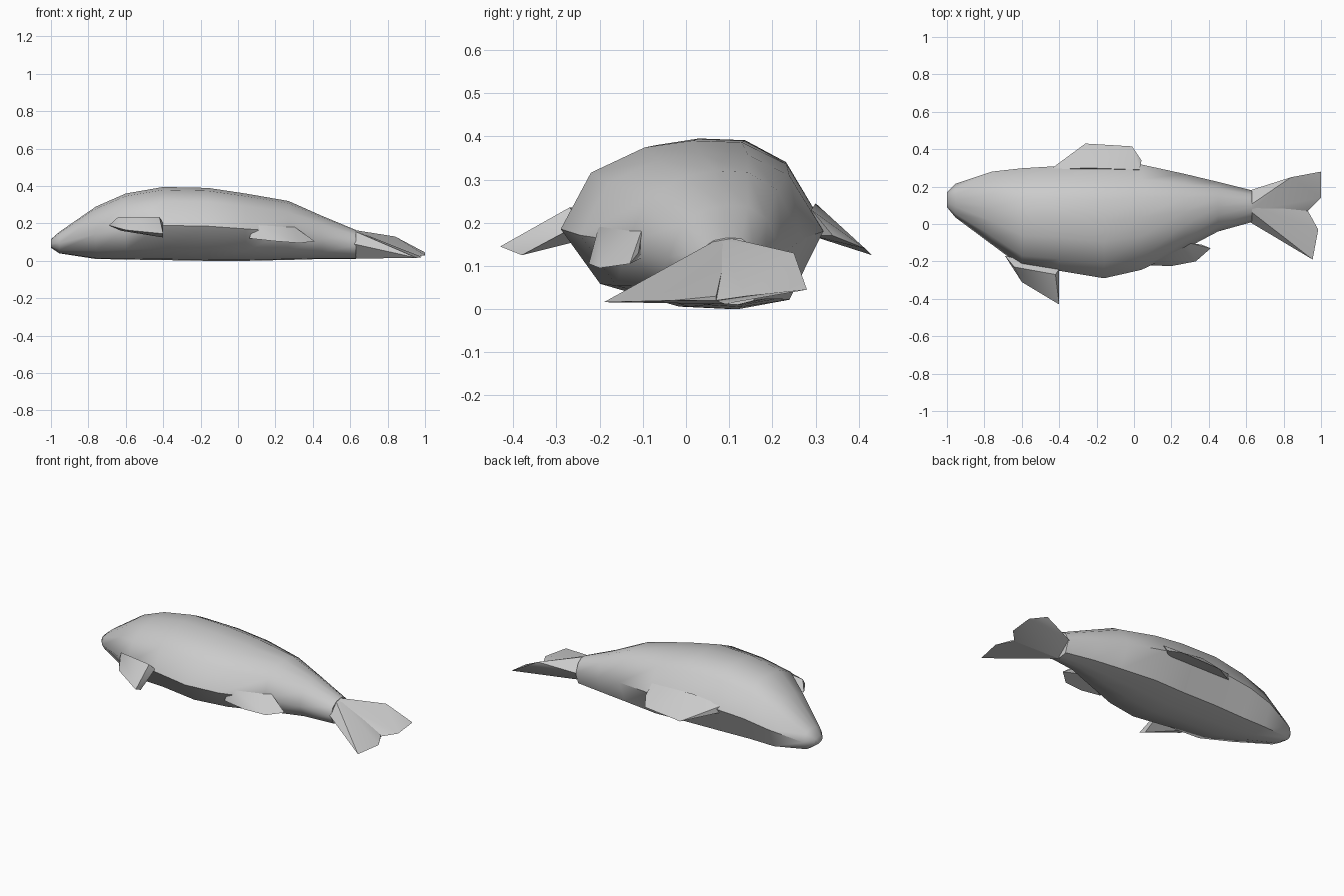
import bpy, bmesh

if "Cube" in bpy.data.objects:
    bpy.data.objects.remove(bpy.data.objects["Cube"])

def finish(name, bm, angle):
    bmesh.ops.recalc_face_normals(bm, faces=bm.faces)
    me = bpy.data.meshes.new(name)
    bm.to_mesh(me)
    bm.free()
    ob = bpy.data.objects.new(name, me)
    bpy.context.collection.objects.link(ob)
    bpy.ops.object.select_all(action='DESELECT')
    ob.select_set(True)
    bpy.context.view_layer.objects.active = ob
    bpy.ops.object.shade_smooth_by_angle(angle=angle)
    return ob

def hull(name, pts):
    bm = bmesh.new()
    for p in pts:
        bm.verts.new(p)
    r = bmesh.ops.convex_hull(bm, input=bm.verts)
    junk = set(r['geom_interior']) | set(r['geom_unused'])
    bmesh.ops.delete(bm, geom=[g for g in junk if isinstance(g, bmesh.types.BMVert)], context='VERTS')
    return finish(name, bm, 0.7)

# Body: one flattened cross-section lofted from snout to tail root
ring = [(-1, -.05), (-.77, .62), (-.36, .92), (0, 1), (.38, .98), (.72, .72),
        (1, 0), (.72, -.88), (.3, -1), (-.1, -.97), (-.7, -.7)]
stations = [  # x, y low, y high, z low, z high
    (-1.0, .09, .17, .07, .115), (-.955, .035, .215, .04, .155),
    (-.76, -.11, .28, .01, .29), (-.6, -.23, .298, .007, .36),
    (-.4, -.25, .31, .004, .395), (-.16, -.29, .318, 0, .39),
    (.04, -.245, .318, 0, .36), (.27, -.135, .268, .005, .32),
    (.45, -.04, .225, .01, .24), (.63, .01, .18, .01, .165)]
bm = bmesh.new()
loops = []
for x, a, b, c, d in stations:
    loops.append([bm.verts.new((x, (a + b) / 2 + u * (b - a) / 2, (c + d) / 2 + v * (d - c) / 2))
                  for u, v in ring])
n = len(ring)
for p, q in zip(loops, loops[1:]):
    for i in range(n):
        bm.faces.new((p[i], p[(i + 1) % n], q[(i + 1) % n], q[i]))
bm.faces.new(loops[0])
bm.faces.new(loops[-1][::-1])
finish("body", bm, 0.9)

# Tail: two lobes sharing the root
root = [(.62, .1, .165), (.62, .07, .16), (.62, .09, .012)]
hull("tail_upper_lobe", root + [(.62, .18, .09), (.84, .25, .13), (1, .28, .045),
                                (1, .14, .03), (.93, .07, .02)])
hull("tail_lower_lobe", root + [(.62, .01, .09), (.955, -.19, .016), (.985, -.03, .02),
                                (.93, .07, .02), (.93, .07, .03)])

# Fins
hull("dorsal_fin", [(-.45, .29, .22), (-.45, .29, .18), (-.26, .43, .125), (-.01, .415, .14),
                    (.04, .34, .17), (.03, .29, .23), (-.25, .3, .245), (0, .29, .17)])
hull("front_belly_fin", [(-.69, -.17, .19), (-.64, -.23, .235), (-.6, -.31, .165), (-.4, -.43, .145),
                         (-.4, -.38, .125), (-.42, -.27, .235), (-.4, -.24, .2), (-.62, -.24, .16)])
hull("rear_belly_fin", [(.06, -.22, .12), (.09, -.2, .2), (.2, -.225, .105), (.33, -.2, .095),
                        (.41, -.13, .105), (.36, -.11, .13), (.29, -.1, .19), (.28, -.1, .12)])
